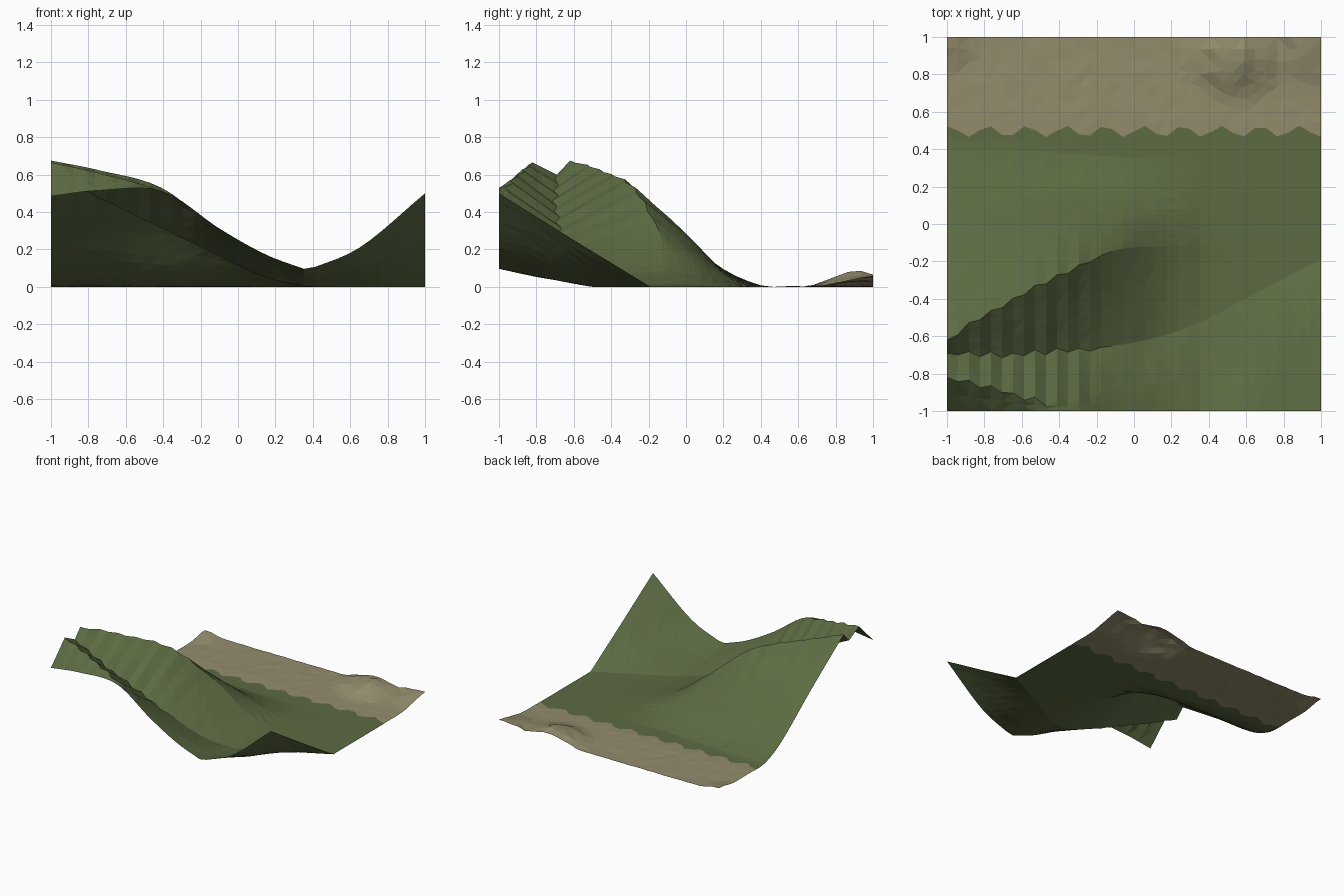
import bpy, bmesh, math, random

if "Cube" in bpy.data.objects:
    bpy.data.objects.remove(bpy.data.objects["Cube"])
random.seed(4)
NX = 34
XS = [-1 + 2 * i / NX for i in range(NX + 1)]

# Section profiles (y, z): front edge, front crest, ravine, back crest, slope, low slope, foot
SECTIONS = [
    (-1.00, [(-1, .485), (-.82, .665), (-.69, .60), (-.62, .675), (-.2, .385), (.2, .095), (.4, .008)]),
    (-.75, [(-1, .515), (-.88, .61), (-.70, .48), (-.46, .625), (-.15, .385), (.2, .09), (.4, .005)]),
    (-.40, [(-1, .51), (-.96, .50), (-.68, .31), (-.28, .525), (0, .285), (.2, .085), (.38, .003)]),
    (-.10, [(-1, .312), (-.88, .265), (-.65, .165), (-.14, .285), (.03, .19), (.2, .07), (.36, .002)]),
    (.15, [(-1, .172), (-.85, .135), (-.6, .05), (-.12, .10), (.05, .075), (.2, .03), (.36, 0)]),
    (.37, [(-1, .09), (-.78, .043), (-.52, 0), (-.1, .01), (.05, .008), (.2, .004), (.36, 0)]),
    (.65, [(-1, .21), (-.75, .105), (-.37, 0), (-.1, 0), (.05, 0), (.2, 0), (.36, 0)]),
    (1.00, [(-1, .50), (-.6, .25), (-.19, 0), (-.08, 0), (.05, 0), (.2, 0), (.36, 0)]),
]
STEPS = [2, 3, 5, 6, 5, 3, 2]
KINK = 5      # section at the valley floor, where the right hill begins


def hermite(p, q, m, n, t):
    return (p * (2*t**3 - 3*t**2 + 1) + m * (t**3 - 2*t**2 + t)
            + q * (3*t**2 - 2*t**3) + n * (t**3 - t**2))


def curve(us, vs, k, t, breaks):
    # Smooth curve over segment k; tangents are one-sided at the ends and at breaks
    def slope(a, b):
        return (vs[b] - vs[a]) / (us[b] - us[a])
    w, last = us[k + 1] - us[k], len(us) - 1
    m = slope(k, k + 1) if k == 0 or k in breaks else slope(k - 1, k + 1)
    n = slope(k, k + 1) if k + 1 == last or k + 1 in breaks else slope(k, k + 2)
    return hermite(vs[k], vs[k + 1], m * w, n * w, t)


def shoreline(x):
    return .495 + .03 * math.sin(2 * math.pi * x / .208)


def section_at(x):
    us = [s[0] for s in SECTIONS]
    k = max(i for i in range(len(us) - 1) if us[i] <= x + 1e-6)
    t = (x - us[k]) / (us[k + 1] - us[k])
    return [[curve(us, [s[1][c][d] for s in SECTIONS], k, t, (KINK,)) for d in (0, 1)]
            for c in range(7)]


def make_sheet(name, columns, colour):
    bm = bmesh.new()
    grid = [[bm.verts.new(p) for p in col] for col in columns]
    for i in range(len(grid) - 1):
        for j in range(len(grid[0]) - 1):
            bm.faces.new((grid[i][j], grid[i + 1][j], grid[i + 1][j + 1], grid[i][j + 1]))
    bmesh.ops.triangulate(bm, faces=bm.faces, quad_method='SHORT_EDGE')
    me = bpy.data.meshes.new(name)
    bm.to_mesh(me)
    bm.free()
    ob = bpy.data.objects.new(name, me)
    bpy.context.collection.objects.link(ob)
    mat = bpy.data.materials.new(name + "_colour")
    mat.diffuse_color = (*colour, 1)
    mat.use_nodes = True
    mat.node_tree.nodes["Principled BSDF"].inputs["Base Color"].default_value = mat.diffuse_color
    me.materials.append(mat)


# Grassy hills with the ravine between two ridges
hills = []
for i, x in enumerate(XS):
    ctrl = section_at(x)
    if -.99 < x < -.2:
        # ragged ridge and ravine lines
        for k in (1, 2, 3):
            ctrl[k][0] += .018 * (-1) ** i * random.uniform(.3, 1)
    ctrl.append([shoreline(x), 0])
    ys, zs = zip(*ctrl)
    col = []
    for k, n in enumerate(STEPS):
        for s in range(n):
            t = s / n
            z = curve(ys, zs, k, t, (1, 2, 3))
            if z > .02 and s and 0 < i < NX:
                z += random.uniform(-.002, .002)
            col.append((x, ys[k] + (ys[k + 1] - ys[k]) * t, max(z, 0)))
    col.append((x, ys[-1], 0))
    hills.append(col)
make_sheet("grass_hills", hills, (.106, .145, .055))


# Sandy shore with a low rocky mound and a raised corner
def bump(x, y, cx, cy, rx, ry, h):
    d = math.hypot((x - cx) / rx, (y - cy) / ry)
    return h * (.5 + .5 * math.cos(math.pi * d)) if d < 1 else 0


sand = []
ROWS = 8
for x in XS:
    col = []
    for j in range(ROWS + 1):
        y = shoreline(x) + (1 - shoreline(x)) * j / ROWS
        z = max(bump(x, y, .55, .92, .34, .30, .085), bump(x, y, 1, 1.05, .5, .4, .068),
                bump(x, y, -1, 1, .2, .2, .035))
        if j:
            z = z * random.uniform(.8, 1.05) + random.uniform(0, .004)
        col.append((x, y, z))
    sand.append(col)
make_sheet("sand_shore", sand, (.29, .262, .15))
